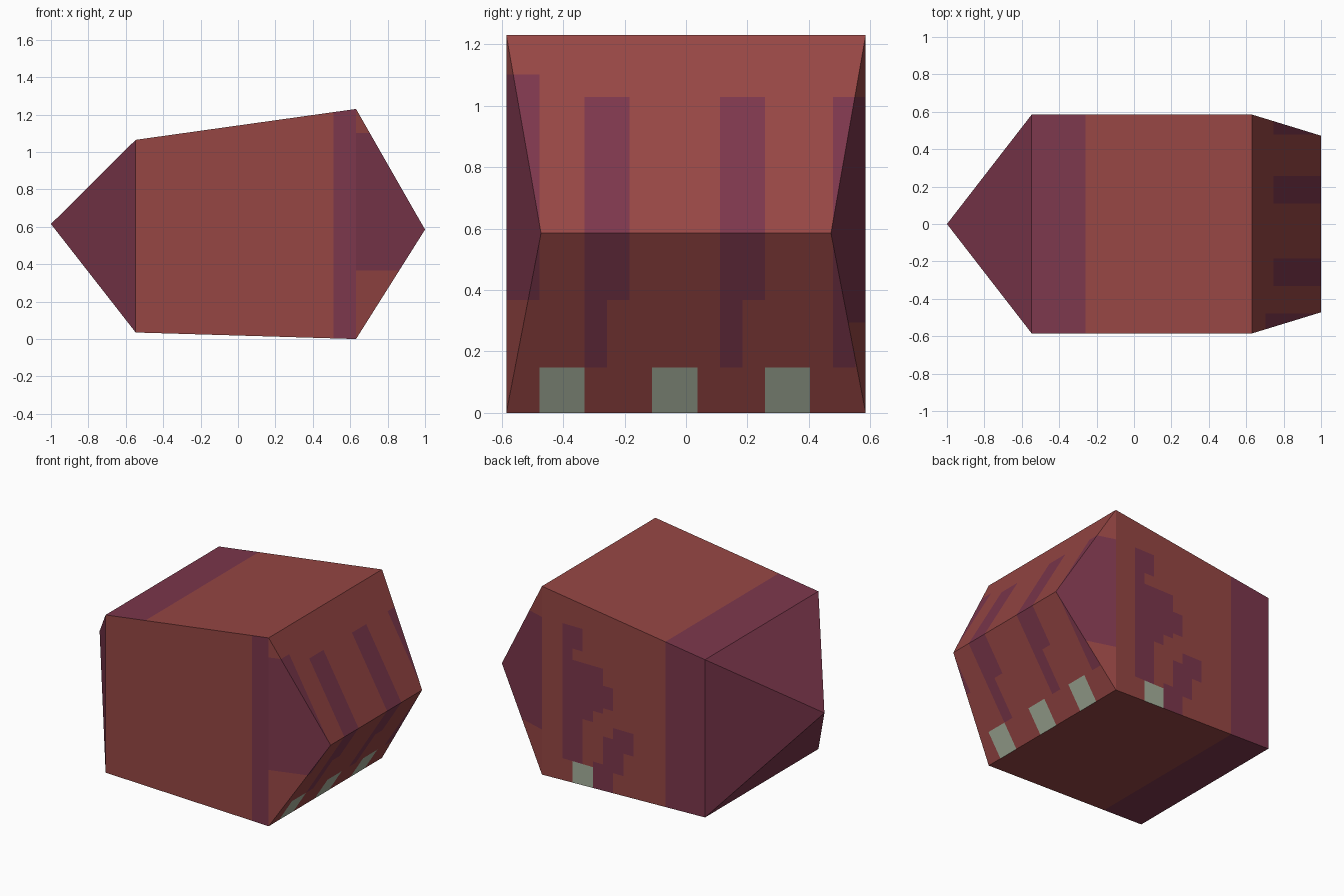
import bpy, bmesh
from mathutils import Vector

if "Cube" in bpy.data.objects:
    bpy.data.objects.remove(bpy.data.objects["Cube"])

G = 0.0735                      # size of one painted cell
X0, X1, W = -0.547, 0.631, 0.585


def material(name, srgb):
    m = bpy.data.materials.new(name)
    lin = [((c / 255 + 0.055) / 1.055) ** 2.4 for c in srgb]
    m.diffuse_color = (*lin, 1)
    m.use_nodes = True
    m.node_tree.nodes["Principled BSDF"].inputs["Base Color"].default_value = m.diffuse_color
    return m


# Body: sloped box, pyramid tip on the left, wedge on the right
bm = bmesh.new()
for s in (-1, 1):
    for p in ((X0, s * W, 0.035), (X0, s * W, 1.065), (X1, s * W, 0),
              (X1, s * W, 1.23), (1, s * 0.472, 0.585)):
        bm.verts.new(p)
bm.verts.new((-1, 0, 0.615))
bmesh.ops.convex_hull(bm, input=bm.verts[:])

# Cut lines for the painted cells
cuts = [(0, v) for v in (X0, -0.26, 0.51, X1)]
cuts += [(0, X1 - k * G) for k in range(2, 10)]
cuts += [(1, 0.037 + k * G) for k in range(-7, 8)]
cuts += [(2, k * G) for k in range(1, 16)] + [(2, k * G) for k in (2.5, 7.5, 9.5)]
for axis, v in cuts:
    co, no = Vector(), Vector()
    co[axis], no[axis] = v, 1
    bmesh.ops.bisect_plane(bm, geom=bm.verts[:] + bm.edges[:] + bm.faces[:],
                           dist=1e-5, plane_co=co, plane_no=no)

# Back side splotches: cell column -> list of (low, high) cells
SPLOTCH = {2: [(2, 14)], 3: [(2, 11), (12, 14)], 4: [(6, 11)],
           5: [(7, 11), (0, 2.5)], 6: [(7.5, 9.5), (0, 5)],
           7: [(2, 6)], 8: [(4, 6)]}


def colour(f):
    """0 brick, 1 plum, 2 grey"""
    x, y, z = f.calc_center_median()
    n, row = f.normal, z / G
    if x < X0:                                   # tip
        return 1
    if x > X1:
        if n.y < -0.8:                           # front wedge triangle
            return int(5 < row < 15)
        if n.y > 0.8:                            # back wedge triangle
            return int(4 < row < 14)
        c = (y - 0.037) / G                      # wedge slopes
        if row < 2:
            return 2 if any(a < c < a + 2 for a in (-7, -2, 3)) else 0
        if c < -7:
            return int(5 < row < 15)
        wide = 2 if row > 5 else 1
        return int(row < 14 and any(a < c < a + wide for a in (-5, 1, 6)))
    if n.y < -0.8:                               # front side
        return int(x > 0.51)
    if x < -0.26:                                # band round top, back, bottom
        return 1
    if n.y > 0.8:                                # back side
        c = int((X1 - x) / G)
        if c in (3, 4) and row < 2:
            return 2
        return int(any(a < row < b for a, b in SPLOTCH.get(c, [])))
    return 0


bm.normal_update()
for f in bm.faces:
    f.material_index = colour(f)
    f.smooth = False
bmesh.ops.dissolve_limit(bm, angle_limit=0.01, verts=bm.verts[:],
                         edges=bm.edges[:], delimit={'MATERIAL'})
bmesh.ops.recalc_face_normals(bm, faces=bm.faces[:])

mesh = bpy.data.meshes.new("faceted_body")
bm.to_mesh(mesh)
bm.free()
for name, rgb in (("brick red", (150, 70, 68)), ("plum", (124, 55, 76)),
                  ("grey green", (166, 176, 156))):
    mesh.materials.append(material(name, rgb))
bpy.context.collection.objects.link(bpy.data.objects.new("faceted_body", mesh))
